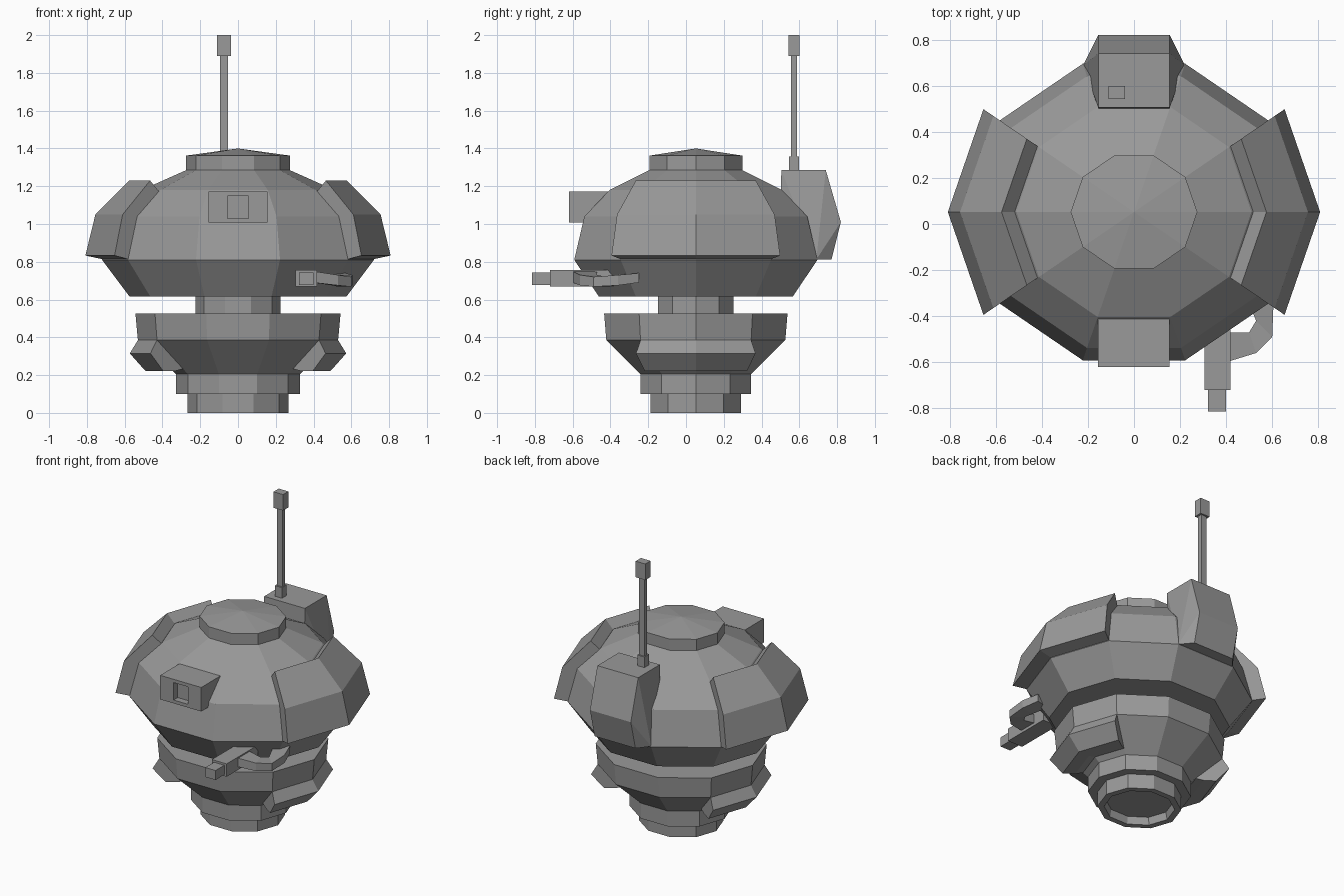
import bpy, bmesh, math
from mathutils import Vector

if "Cube" in bpy.data.objects:
    bpy.data.objects.remove(bpy.data.objects["Cube"])

CY, SQ, N = 0.052, 0.94, 10      # body centre, depth squash, sides

grey = bpy.data.materials.new("metal grey")
grey.diffuse_color = (0.32, 0.32, 0.32, 1)
grey.use_nodes = True
grey.node_tree.nodes["Principled BSDF"].inputs["Base Color"].default_value = grey.diffuse_color


def finish(name, bm):
    bmesh.ops.remove_doubles(bm, verts=bm.verts, dist=1e-5)
    bmesh.ops.recalc_face_normals(bm, faces=bm.faces)
    me = bpy.data.meshes.new(name)
    bm.to_mesh(me)
    bm.free()
    me.materials.append(grey)
    ob = bpy.data.objects.new(name, me)
    bpy.context.collection.objects.link(ob)
    return ob


def polar(r, z, deg):
    a = math.radians(deg)
    return Vector((r * math.cos(a), CY + SQ * r * math.sin(a), z))


def lathe(name, profile):
    """Ten-sided turned part from (radius, height) points."""
    bm = bmesh.new()
    rings = [[bm.verts.new(polar(r, z, 360 / N * i)) for i in range(N)] if r
             else [bm.verts.new((0, CY, z))] * N for r, z in profile]
    for a, b in zip(rings, rings[1:]):
        for i in range(N):
            j = (i + 1) % N
            bm.faces.new(list(dict.fromkeys((a[i], a[j], b[j], b[i]))))
    return finish(name, bm)


def loft(name, sections):
    """Solid through a row of matching closed sections."""
    bm = bmesh.new()
    rows = [[bm.verts.new(p) for p in s] for s in sections]
    k = len(rows[0])
    for a, b in zip(rows, rows[1:]):
        for i in range(k):
            j = (i + 1) % k
            bm.faces.new((a[i], a[j], b[j], b[i]))
    bm.faces.new(rows[0])
    bm.faces.new(rows[-1])
    return finish(name, bm)


def sector(name, profile, side):
    """Plate wrapped over two sides of the body, left or right."""
    mid = 0 if side > 0 else 180
    return loft(name, [[polar(r, z, mid + d) for r, z in profile] for d in (-36, 0, 36)])


def box(name, x0, x1, y0, y1, z0, z1):
    return loft(name, [[(x0, y, z0), (x1, y, z0), (x1, y, z1), (x0, y, z1)] for y in (y0, y1)])


# Turned body parts
lathe("base", [(0, .05), (.215, .05), (.225, 0), (.267, 0), (.267, .1), (.328, .1),
               (.328, .205), (0, .205)])
lathe("bowl", [(0, .205), (.328, .205), (.53, .385), (.543, .525), (0, .525)])
lathe("neck", [(0, .52), (.224, .52), (.224, .625), (0, .625)])
lathe("dome", [(0, .617), (.575, .617), (.72, .81), (.66, 1.04), (.51, 1.18),
               (.275, 1.285), (0, 1.285)])
lathe("top_cap", [(0, 1.28), (.275, 1.28), (.275, 1.362), (0, 1.4)])

# Side armour and lower flaps
for side, label in ((1, "right"), (-1, "left")):
    sector(label + "_armour", [(.515, 1.17), (.575, 1.23), (.755, 1.05), (.808, .833),
                               (.71, .812), (.63, 1.03)], side)
    sector(label + "_flap", [(.50, .385), (.53, .385), (.573, .315), (.49, .222),
                             (.41, .222), (.33, .24)], side)

# Front camera housing with a recessed window
cam = box("camera_housing", -.157, .155, -.62, -.33, 1.007, 1.172)
bm = bmesh.new()
bm.from_mesh(cam.data)
front = min(bm.faces, key=lambda f: f.calc_center_median().y)
bmesh.ops.inset_region(bm, faces=[front], thickness=.032)
for v in front.verts:
    v.co.x = math.copysign(.055, v.co.x)
ext = bmesh.ops.extrude_face_region(bm, geom=[front])["geom"]
bmesh.ops.translate(bm, vec=(0, .045, 0), verts=[g for g in ext if isinstance(g, bmesh.types.BMVert)])
if front.is_valid:
    bmesh.ops.delete(bm, geom=[front], context='FACES_ONLY')
bm.to_mesh(cam.data)
bm.free()

# Back pack, flared where it meets the dome
bm = bmesh.new()
for s in (-1, 1):
    for x, y, z in ((.155, .505, 1.285), (.155, .74, 1.285), (.155, .82, 1.01),
                    (.155, .77, .812), (.22, .69, .812), (.155, .5, 1.1)):
        bm.verts.new((s * x, y, z))
bmesh.ops.convex_hull(bm, input=bm.verts)
bmesh.ops.dissolve_limit(bm, angle_limit=.01, verts=bm.verts, edges=bm.edges)
finish("back_pack", bm)

# Antenna
box("antenna_base", -.102, -.048, .545, .597, 1.28, 1.358)
box("antenna_rod", -.095, -.053, .556, .588, 1.35, 1.895)
box("antenna_tip", -.111, -.038, .543, .6, 1.89, 2.0)

# Gun and its curved bracket
box("gun_body", .305, .418, -.72, -.38, .668, .756)
box("gun_muzzle", .322, .4, -.815, -.715, .677, .742)
path = [((.40, -.60), (.40, -.47), .69, .75), ((.53, -.56), (.50, -.47), .675, .73),
        ((.60, -.49), (.53, -.42), .668, .72), ((.605, -.36), (.51, -.37), .675, .73),
        ((.57, -.25), (.47, -.27), .69, .74)]
loft("gun_bracket", [[(*o, lo), (*i, lo), (*i, hi), (*o, hi)] for o, i, lo, hi in path])
